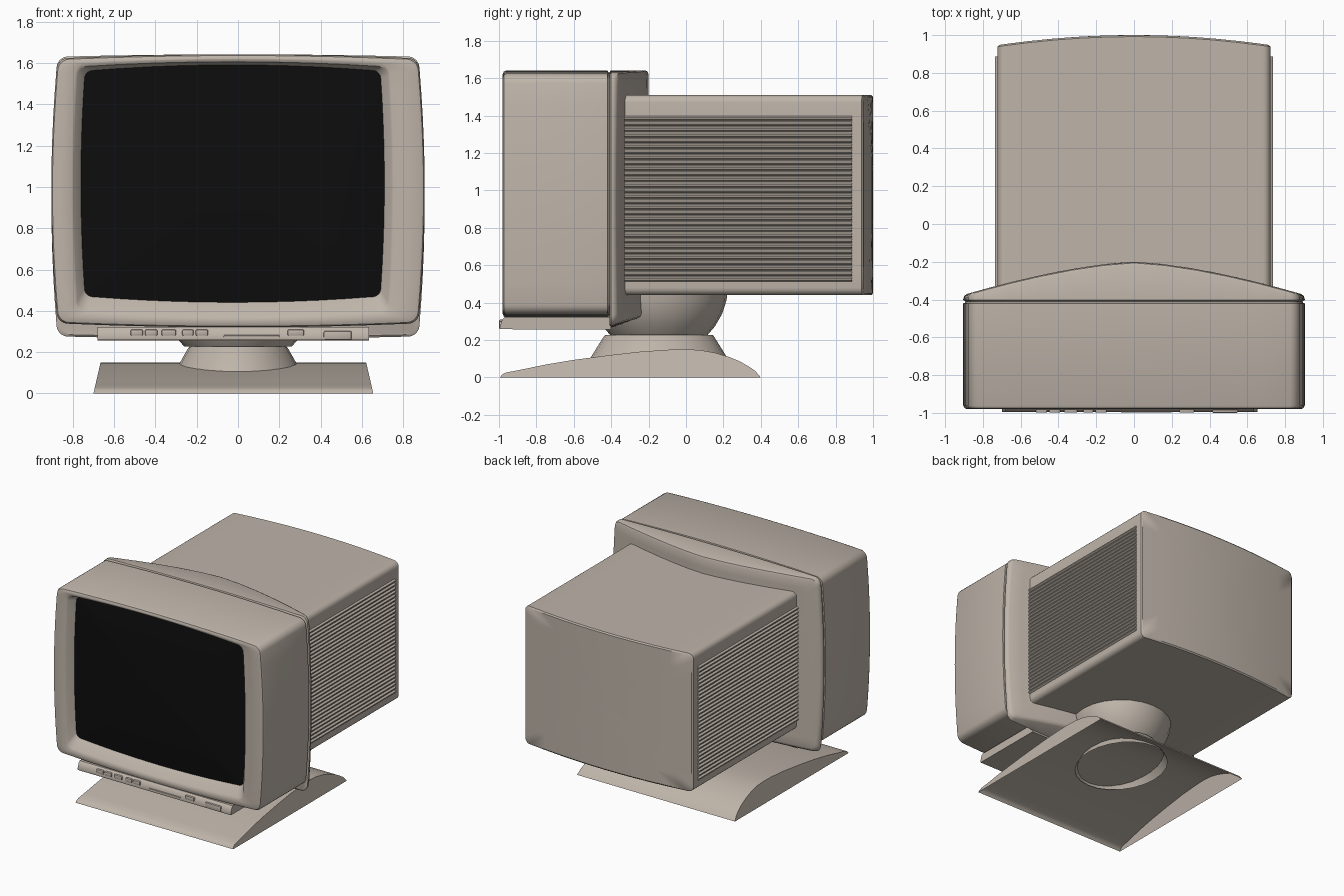
import bpy, bmesh, math

if "Cube" in bpy.data.objects:
    bpy.data.objects.remove(bpy.data.objects["Cube"])

beige = bpy.data.materials.new("beige_plastic")
beige.diffuse_color = (0.52, 0.46, 0.40, 1)
beige.use_nodes = True
beige.node_tree.nodes["Principled BSDF"].inputs["Base Color"].default_value = beige.diffuse_color
black = bpy.data.materials.new("black_glass")
black.diffuse_color = (0.004, 0.004, 0.004, 1)
black.use_nodes = True
black.node_tree.nodes["Principled BSDF"].inputs["Base Color"].default_value = black.diffuse_color


def finish(name, bm, mat=beige, angle=35):
    bmesh.ops.recalc_face_normals(bm, faces=bm.faces)
    me = bpy.data.meshes.new(name)
    bm.to_mesh(me)
    bm.free()
    ob = bpy.data.objects.new(name, me)
    bpy.context.collection.objects.link(ob)
    me.materials.append(mat)
    bpy.ops.object.select_all(action='DESELECT')
    ob.select_set(True)
    bpy.context.view_layer.objects.active = ob
    bpy.ops.object.shade_smooth_by_angle(angle=math.radians(angle))
    return ob


def loft(name, rings, cap_start=False, cap_end=False, mat=beige, angle=35, closed=True):
    """Skin a list of equally long point loops."""
    bm = bmesh.new()
    loops = [[bm.verts.new(p) for p in r] for r in rings]
    n = len(loops[0])
    for a, b in zip(loops, loops[1:]):
        for i in range(n if closed else n - 1):
            j = (i + 1) % n
            bm.faces.new((a[i], a[j], b[j], b[i]))
    if cap_start:
        bm.faces.new(loops[0])
    if cap_end:
        bm.faces.new(loops[-1])
    return finish(name, bm, mat, angle)


def outline(x0, x1, z0, z1, bx=0, bz=0, r=0.05, inset=0, side=10, corner=5):
    """Rounded rectangle in xz whose sides bulge outward by bx, bz."""
    cx, cz = (x0 + x1) / 2, (z0 + z1) / 2
    w, h = (x1 - x0) / 2 - inset, (z1 - z0) / 2 - inset
    pts = []
    arcs = [(w - r, h - r, 0), (r - w, h - r, 90), (r - w, r - h, 180), (w - r, r - h, 270)]
    for k, (ax, az, a0) in enumerate(arcs):
        for i in range(corner + 1):
            a = math.radians(a0 + 90 * i / corner)
            pts.append((ax + r * math.cos(a), az + r * math.sin(a)))
        nx, nz, na = arcs[(k + 1) % 4]
        q = math.radians(na)
        ex, ez = nx + r * math.cos(q), nz + r * math.sin(q)
        sx, sz = pts[-1]
        for i in range(1, side):
            t = i / side
            pts.append((sx + (ex - sx) * t, sz + (ez - sz) * t))
    return [(cx + x - bx * (x / w) * (z / h) ** 2, cz + z - bz * (z / h) * (x / w) ** 2)
            for x, z in pts]


def at(pts, y):
    return [(x, y, z) for x, z in pts]


def box(name, x0, x1, y0, y1, z0, z1, bevel=0.006):
    bm = bmesh.new()
    bmesh.ops.create_cube(bm, size=1)
    for v in bm.verts:
        v.co = ((x0 + x1) / 2 + v.co.x * (x1 - x0), (y0 + y1) / 2 + v.co.y * (y1 - y0),
                (z0 + z1) / 2 + v.co.z * (z1 - z0))
    bmesh.ops.bevel(bm, geom=bm.edges[:], offset=bevel, segments=2, affect='EDGES', profile=0.5)
    return finish(name, bm)


def extrude_x(name, profile, x0, x1):
    return loft(name, [[(x, y, z) for y, z in profile] for x in (x0, x1)], True, True)


# Front bezel: outer shell, rolled front rim, sloped opening
case = dict(x0=-0.904, x1=0.904, z0=0.32, z1=1.642, bx=0.03, bz=0.02)
glass = dict(x0=-0.762, x1=0.71, z0=0.44, z1=1.592, bx=0.02, bz=0.03, r=0.035)
lip = dict(x0=-0.8, x1=0.748, z0=0.37, z1=1.612, bx=0.02, bz=0.025, r=0.045)
loft("front_bezel", [
    at(outline(**case, inset=0.012), -0.41),
    at(outline(**case, inset=0.008), -0.417),
    at(outline(**case), -0.42),
    at(outline(**case), -0.96),
    at(outline(**case, inset=0.006), -0.974),
    at(outline(**case, inset=0.02), -0.98),
    at(outline(**lip, inset=-0.006), -0.98),
    at(outline(**lip, inset=0.006), -0.972),
    at(outline(**glass, inset=-0.003), -0.925),
    at(outline(**glass, inset=0.01), -0.91)])

# Bulging picture tube face
gx, gz = (glass["x0"] + glass["x1"]) / 2, (glass["z0"] + glass["z1"]) / 2
edge = outline(**glass, inset=-0.002)
loft("screen", [[(gx + (x - gx) * s, -0.92 - 0.03 * (1 - s * s), gz + (z - gz) * s)
                 for x, z in edge] for s in (1, 0.85, 0.7, 0.5, 0.3, 0.1)],
     cap_end=True, mat=black)


# Cowl behind the bezel: back face bowed in plan, bottom rising to the rear
def bow(x):
    return -0.2 - 0.175 * (abs(x) / 0.9) ** 1.5


def cowl_ring(pts, depth):
    ring = []
    for x, z in pts:
        y = depth(x)
        ring.append((x, y, z + (0.35 * (y + 0.41) if z < 0.5 else 0)))
    return ring


cowl = dict(x0=-0.904, x1=0.904, z0=0.262, z1=1.642, bx=0.03, bz=0.012)
rim = outline(**cowl, inset=0.02)
loft("rear_cowl", [
    cowl_ring(outline(**cowl, inset=0.012), lambda x: -0.41),
    cowl_ring(outline(**cowl), lambda x: -0.402),
    cowl_ring(outline(**cowl), lambda x: bow(x) - 0.02),
    cowl_ring(outline(**cowl, inset=0.006), lambda x: bow(x) - 0.006)] +
    [cowl_ring([(x * s, 0.952 + (z - 0.952) * s) for x, z in rim], bow)
     for s in (1, 0.9, 0.75)], cap_start=True)

# Rear housing with a curved back panel
hull = dict(x0=-0.722, x1=0.722, z0=0.44, z1=1.51, r=0.04)


def back(x):
    return 1.0 - 0.053 * (x / 0.72) ** 2


hull_edge = outline(**hull)
hull_in = outline(**hull, inset=0.01)
loft("rear_housing", [at(hull_edge, -0.33),
                      [(x, back(x) - 0.008, z) for x, z in hull_edge]] +
     [[(x * s, back(x * s), 0.975 + (z - 0.975) * s) for x, z in hull_in]
      for s in (1, 0.8, 0.6, 0.4, 0.2, 0.04)], cap_start=True, cap_end=True)

# Side louvres: one rib, repeated upward and mirrored
count, pitch = 30, 0.0297
rib = [(0.712, 0.51), (0.727, 0.513), (0.735, 0.52), (0.735, 0.528), (0.727, 0.535), (0.712, 0.538)]
vents = loft("side_vents", [at(rib, -0.335), at(rib, 0.887)], True, True)
arr = vents.modifiers.new("repeat", 'ARRAY')
arr.count = count
arr.use_relative_offset = False
arr.use_constant_offset = True
arr.constant_offset_displace = (0, 0, pitch)
vents.modifiers.new("mirror", 'MIRROR')

# Control tray under the bezel with its buttons
extrude_x("control_tray", [(-0.993, 0.258), (-0.996, 0.268), (-0.982, 0.312), (-0.97, 0.322),
                           (-0.4, 0.322), (-0.4, 0.256)], -0.68, 0.635)
for i, (x0, x1) in enumerate([(-0.52, -0.46), (-0.45, -0.39), (-0.37, -0.3),
                              (-0.27, -0.215), (-0.205, -0.145), (0.24, 0.32)]):
    box(f"button_{i + 1}", x0, x1, -0.999, -0.96, 0.28, 0.309)
box("power_switch", 0.415, 0.55, -1.0, -0.96, 0.26, 0.302)
box("indicator_strip", -0.07, 0.2, -0.998, -0.96, 0.274, 0.282, 0.002)

# Tilt ball, lower half only
def ellipse(rx, ry, z, n=24):
    return [(rx * math.cos(2 * math.pi * i / n), -0.145 + ry * math.sin(2 * math.pi * i / n), z)
            for i in range(n)]


loft("tilt_ball", [ellipse(0.37 * math.cos(a), 0.37 * math.cos(a), 0.49 - 0.37 * math.sin(a))
                   for a in [math.radians(d) for d in (0, 12, 24, 36, 45)]],
     cap_end=True)

# Swivel collar
loft("swivel_collar", [ellipse(0.315, 0.375, 0.09), ellipse(0.24, 0.293, 0.222),
                       ellipse(0.232, 0.285, 0.228)], cap_end=True)

# Foot: hollow arched shell with sloping end walls, open underneath
arch = [(-0.995, 0), (-0.985, 0.014), (-0.965, 0.026), (-0.9, 0.038), (-0.75, 0.069),
        (-0.6, 0.094), (-0.42, 0.118), (-0.245, 0.138), (-0.1, 0.148), (0, 0.151), (0.08, 0.146),
        (0.155, 0.132), (0.23, 0.11), (0.29, 0.085), (0.34, 0.056), (0.37, 0.035), (0.4, 0)]
ends = [[(cx, y, z) for y, z in arch] for cx in (0, 0)]
left = [(-0.70 + 0.23 * z, y, z) for y, z in arch]
right = [(0.655 - 0.23 * z, y, z) for y, z in arch]
loft("foot", [left, right], True, True, closed=False)
